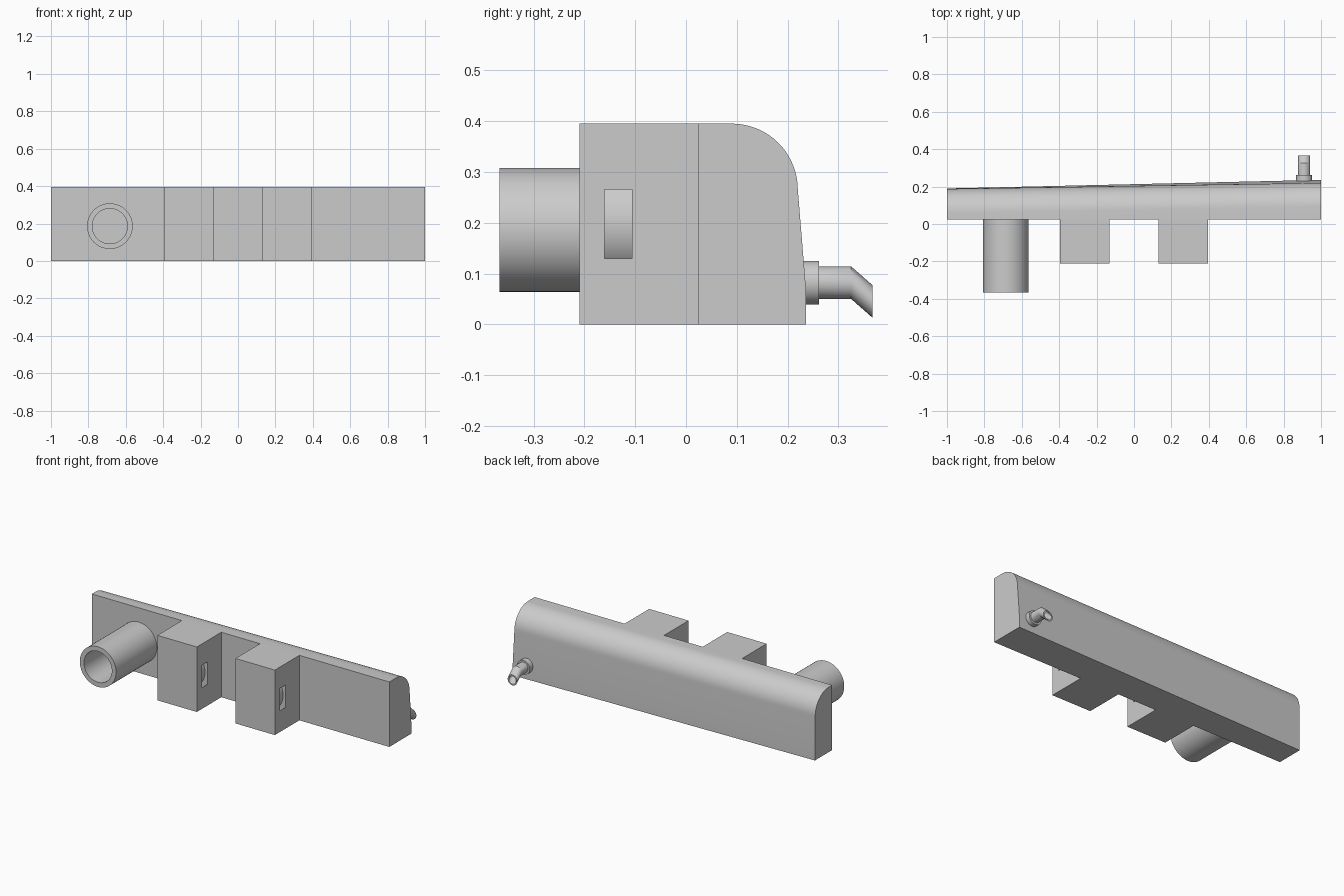
import bpy, bmesh, math

if "Cube" in bpy.data.objects:
    bpy.data.objects.remove(bpy.data.objects["Cube"])

H = 0.395


def finish(name, bm, smooth=True):
    bmesh.ops.recalc_face_normals(bm, faces=bm.faces)
    me = bpy.data.meshes.new(name)
    bm.to_mesh(me)
    bm.free()
    ob = bpy.data.objects.new(name, me)
    bpy.context.collection.objects.link(ob)
    if smooth:
        shade(ob)
    return ob


def shade(ob):
    bpy.ops.object.select_all(action='DESELECT')
    ob.select_set(True)
    bpy.context.view_layer.objects.active = ob
    bpy.ops.object.shade_smooth_by_angle(angle=math.radians(30))


def loft(name, loops, capped=True, smooth=True):
    """Skin a series of equal-length closed loops."""
    bm = bmesh.new()
    rows = [[bm.verts.new(p) for p in loop] for loop in loops]
    n = len(rows[0])
    pairs = list(zip(rows, rows[1:])) + ([] if capped else [(rows[-1], rows[0])])
    for a, b in pairs:
        for i in range(n):
            j = (i + 1) % n
            bm.faces.new((a[i], a[j], b[j], b[i]))
    if capped:
        bm.faces.new(rows[0])
        bm.faces.new(rows[-1])
    return finish(name, bm, smooth)


def ring(x, y, z, r, n=64):
    return [(x + r * math.cos(2 * math.pi * i / n), y,
             z + r * math.sin(2 * math.pi * i / n)) for i in range(n)]


def cut(ob, cutter):
    cutter.hide_render = True
    mod = ob.modifiers.new("cut", 'BOOLEAN')
    mod.operation = 'DIFFERENCE'
    mod.solver = 'EXACT'
    mod.object = cutter
    bpy.context.view_layer.update()
    dg = bpy.context.evaluated_depsgraph_get()
    me = bpy.data.meshes.new_from_object(ob.evaluated_get(dg))
    ob.modifiers.clear()
    ob.data = me
    bpy.data.objects.remove(cutter)
    shade(ob)


def end_profile(x, y_bottom, y_top):
    pts = [(0.025, 0), (y_bottom, 0), (y_bottom, 0.07)]
    for i in range(17):
        a = math.pi / 2 * i / 16
        pts.append((y_top - 0.13 + 0.13 * math.cos(a), H - 0.13 + 0.13 * math.sin(a)))
    pts.append((0.025, H))
    return [(x, y, z) for y, z in pts]


# Long tapered body with a rounded upper back edge and an inlet hole
body = loft("body", [end_profile(-1, 0.19, 0.188), end_profile(1, 0.236, 0.22)])
TX, TZ = -0.685, 0.186
cut(body, loft("inlet_cutter", [ring(TX, -0.1, TZ, 0.094), ring(TX, 0.14, TZ, 0.094)]))

# Inlet tube on the front
loft("inlet_tube", [ring(TX, 0.025, TZ, 0.122), ring(TX, -0.367, TZ, 0.122),
                    ring(TX, -0.367, TZ, 0.094), ring(TX, 0.025, TZ, 0.094)], capped=False)

# Two mounting blocks, each with a circular strap channel breaking out of its sides
for side, cx in (("left", -0.2625), ("right", 0.2625)):
    rect = [(cx - 0.1325, 0), (cx + 0.1325, 0), (cx + 0.1325, H), (cx - 0.1325, H)]
    block = loft(side + "_mount_block",
                 [[(x, y, z) for x, z in rect] for y in (-0.21, 0.025)], smooth=False)
    cz = H / 2
    cut(block, loft("strap_cutter", [ring(cx, -0.16, cz, 0.149), ring(cx, -0.106, cz, 0.149),
                                     ring(cx, -0.106, cz, 0.115), ring(cx, -0.16, cz, 0.115)],
                    capped=False))

# Outlet nozzle on the back: collar, straight pipe and bent hollow tip
NX, NZ = 0.91, 0.082
loft("outlet_nozzle", [ring(NX, y, z, r, 40) for y, z, r in (
    (0.2, NZ, 0.043), (0.262, NZ, 0.043), (0.262, NZ, 0.032), (0.325, NZ, 0.032),
    (0.367, 0.045, 0.032), (0.367, 0.045, 0.024), (0.325, NZ, 0.024), (0.24, NZ, 0.024))])
